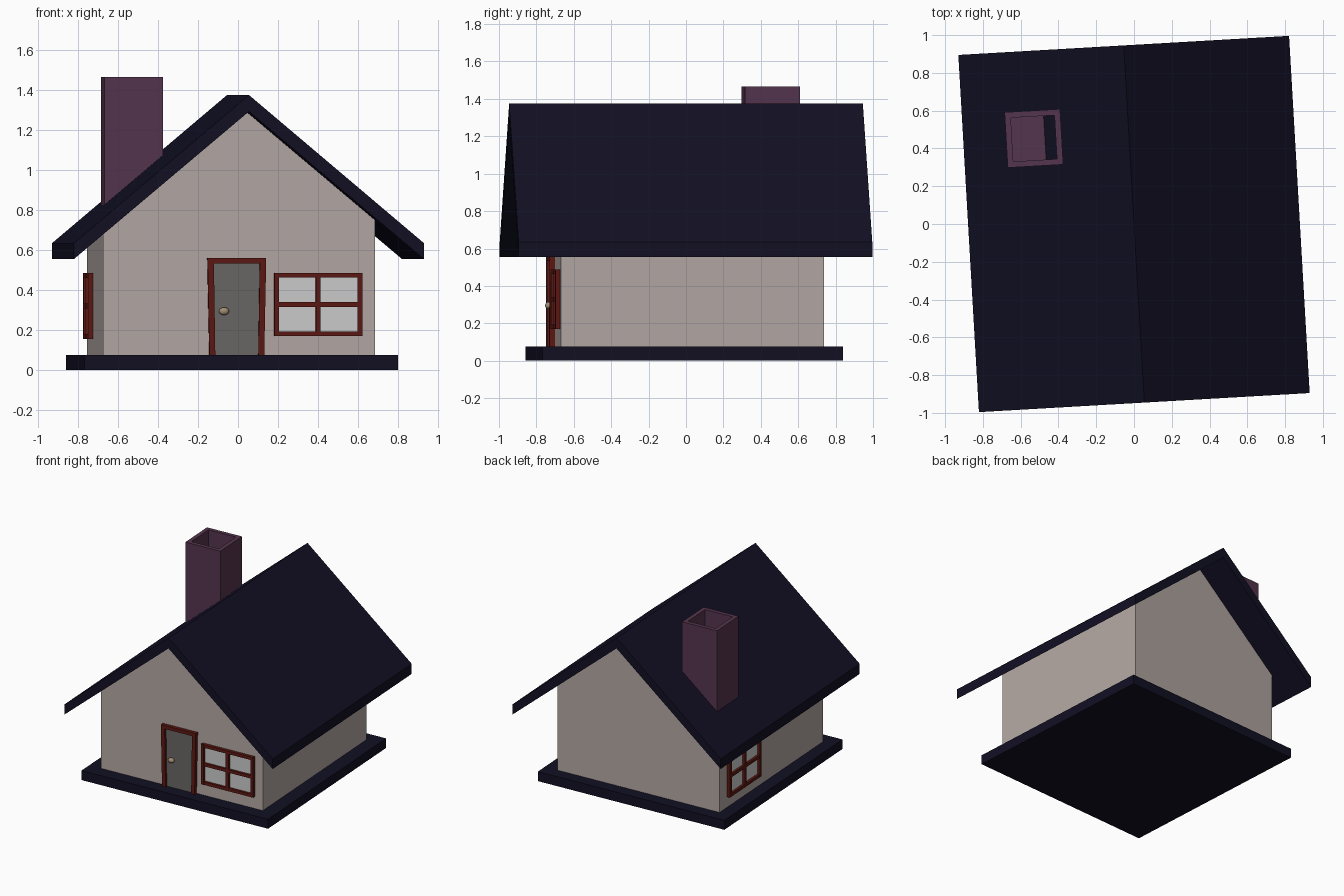
import bpy, bmesh, math
from mathutils import Matrix

if "Cube" in bpy.data.objects:
    bpy.data.objects.remove(bpy.data.objects["Cube"])

# The whole house is turned slightly about z
TURN = Matrix.Rotation(math.radians(3.3), 4, 'Z')


def material(name, rgb):
    m = bpy.data.materials.new(name)
    m.diffuse_color = (*rgb, 1)
    m.use_nodes = True
    m.node_tree.nodes["Principled BSDF"].inputs["Base Color"].default_value = m.diffuse_color
    return m


NAVY = material("navy", (0.006, 0.005, 0.017))
PLASTER = material("plaster", (0.45, 0.39, 0.37))
BRICK = material("brick", (0.09, 0.035, 0.075))
RED = material("red_wood", (0.11, 0.009, 0.006))
DOOR = material("door_grey", (0.14, 0.135, 0.13))
GLASS = material("glass", (0.57, 0.57, 0.57))
BRASS = material("brass", (0.35, 0.27, 0.17))


def finish(name, bm, mat, place=Matrix()):
    bmesh.ops.recalc_face_normals(bm, faces=bm.faces)
    bm.transform(TURN @ place)
    me = bpy.data.meshes.new(name)
    bm.to_mesh(me)
    bm.free()
    me.materials.append(mat)
    ob = bpy.data.objects.new(name, me)
    bpy.context.collection.objects.link(ob)
    return ob


def add_prism(bm, profile, y0, y1):
    """Extrude an (x, z) profile from y0 to y1."""
    face = bm.faces.new([bm.verts.new((x, y0, z)) for x, z in profile])
    ext = bmesh.ops.extrude_face_region(bm, geom=[face])
    verts = [v for v in ext["geom"] if isinstance(v, bmesh.types.BMVert)]
    bmesh.ops.translate(bm, verts=verts, vec=(0, y1 - y0, 0))


def rect(x0, x1, z0, z1):
    return [(x0, z0), (x1, z0), (x1, z1), (x0, z1)]


def prism(name, profile, y0, y1, mat, place=Matrix()):
    bm = bmesh.new()
    add_prism(bm, profile, y0, y1)
    return finish(name, bm, mat, place)


# Base slab
prism("base", rect(-0.815, 0.755, 0, 0.075), -0.813, 0.797, NAVY)

# Walls with gables following the roof underside
L, R, FRONT, BACK = -0.716, 0.646, -0.708, 0.702
under = lambda x: 1.298 - 0.841 * abs(x)
prism("walls", [(L, 0.07), (R, 0.07), (R, under(R)), (0, under(0)), (L, under(L))],
      FRONT, BACK, PLASTER)

# Roof: a bent slab with vertical eaves
W = 0.877
prism("roof", [(-W, 0.555), (0, 1.293), (W, 0.555), (W, 0.635), (0, 1.376), (-W, 0.635)],
      -0.947, 0.947, NAVY)

# Chimney with a sunken flue
bm = bmesh.new()
add_prism(bm, rect(-0.147, 0.147, 0.78, 1.465), -0.147, 0.147)
bm.normal_update()
bmesh.ops.recalc_face_normals(bm, faces=bm.faces)
top = max(bm.faces, key=lambda f: f.calc_center_median().z)
bmesh.ops.inset_region(bm, faces=[top], thickness=0.044)
flue = bmesh.ops.extrude_face_region(bm, geom=[top])
bmesh.ops.translate(bm, verts=[v for v in flue["geom"] if isinstance(v, bmesh.types.BMVert)],
                    vec=(0, 0, -0.465))
if top.is_valid:
    bmesh.ops.delete(bm, geom=[top], context='FACES_ONLY')
finish("chimney", bm, BRICK, Matrix.Translation((-0.503, 0.483, 0)))


# Windows: frame, cross bars and pane, built facing -y on the plane y = 0
def window(name, width, z0, z1, place):
    h, b, zc = width / 2, 0.024, (z0 + z1) / 2
    bm = bmesh.new()
    for x in (-h, -b / 2, h - b):
        add_prism(bm, rect(x, x + b, z0, z1), 0.01, -0.025)
    for z in (z0, zc - b / 2, z1 - b):
        add_prism(bm, rect(-h, h, z, z + b), 0.01, -0.024)
    finish(name + "_frame", bm, RED, place)
    prism(name + "_pane", rect(-h + 0.01, h - 0.01, z0 + 0.01, z1 - 0.01),
          0.01, -0.006, GLASS, place)


window("front_window", 0.44, 0.17, 0.487, Matrix.Translation((0.36, FRONT, 0)))
window("side_window", 0.43, 0.157, 0.485,
       Matrix.Translation((L, 0.385, 0)) @ Matrix.Rotation(-math.pi / 2, 4, 'Z'))

# Door, slightly tapered frame and knob
at_door = Matrix.Translation((-0.048, FRONT, 0))
prism("door", rect(-0.125, 0.125, 0.075, 0.545), 0.01, -0.008, DOOR, at_door)
prism("door_frame", [(-0.137, 0.075), (-0.147, 0.56), (0.147, 0.56), (0.137, 0.075),
                     (0.108, 0.075), (0.115, 0.533), (-0.115, 0.533), (-0.108, 0.075)],
      0.01, -0.028, RED, at_door)
bm = bmesh.new()
bmesh.ops.create_uvsphere(bm, u_segments=24, v_segments=12, radius=0.023)
knob = finish("door_knob", bm, BRASS, Matrix.Translation((-0.112, FRONT - 0.022, 0.295))
              @ Matrix.Diagonal((1.1, 0.8, 0.85, 1)))
for p in knob.data.polygons:
    p.use_smooth = True
